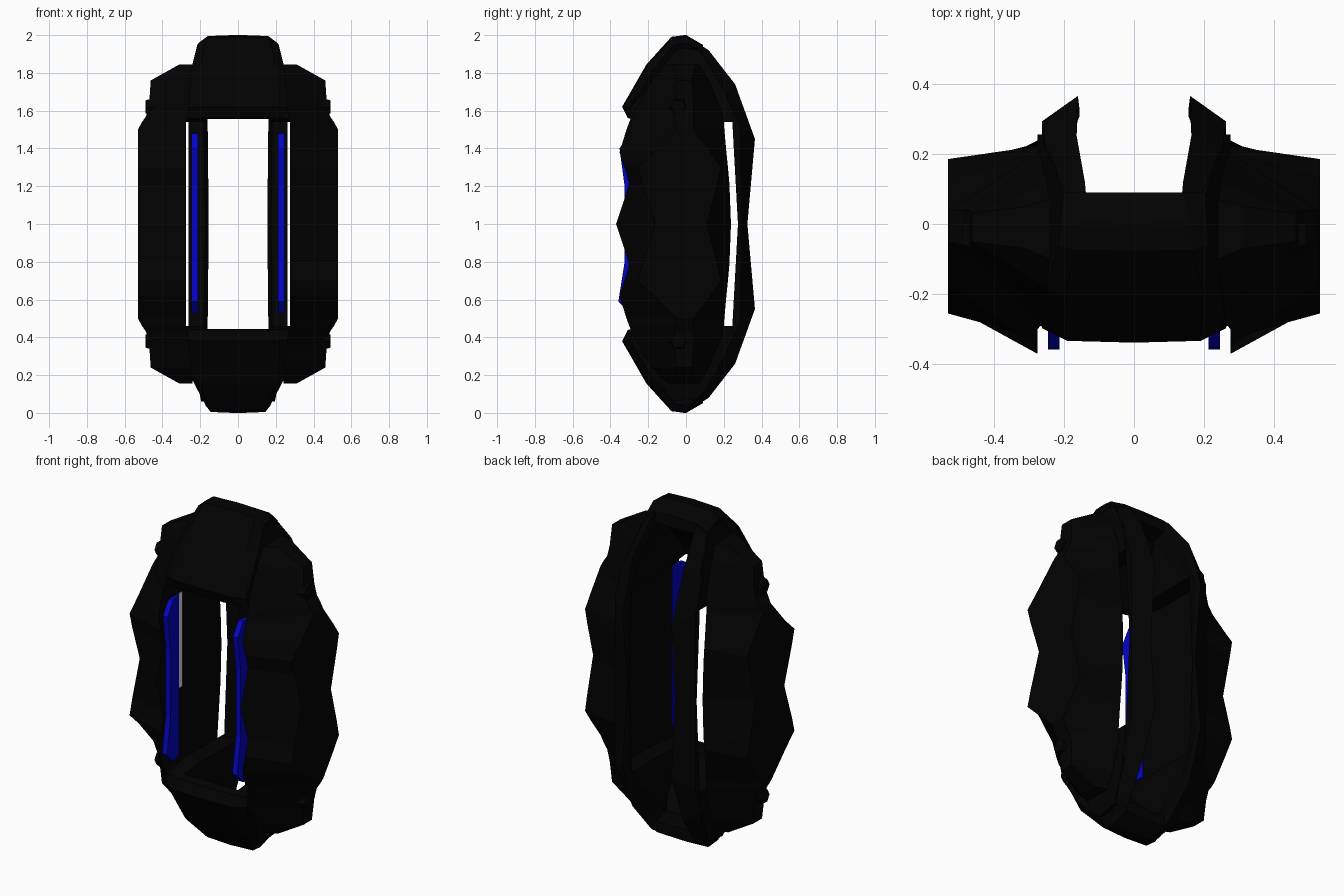
import bpy, bmesh, math
from mathutils import Matrix

cube = bpy.data.objects.get("Cube")
if cube:
    bpy.data.objects.remove(cube)


def material(name, colour):
    m = bpy.data.materials.new(name)
    m.use_nodes = True
    m.diffuse_color = colour
    b = m.node_tree.nodes["Principled BSDF"]
    b.inputs["Base Color"].default_value = colour
    b.inputs["Roughness"].default_value = 0.6
    return m


BLACK = material("matte black", (0.0006, 0.0006, 0.0006, 1))
BLUE = material("deep blue", (0.001, 0.001, 0.56, 1))
GREY = material("light grey", (0.75, 0.75, 0.75, 1))


def finish(name, bm, mat, axes):
    """Make an object whose origin is the centre of the model, mirrored on the given axes."""
    bmesh.ops.recalc_face_normals(bm, faces=bm.faces)
    me = bpy.data.meshes.new(name)
    bm.to_mesh(me)
    bm.free()
    me.materials.append(mat)
    ob = bpy.data.objects.new(name, me)
    ob.location.z = 1
    bpy.context.collection.objects.link(ob)
    if any(axes):
        mod = ob.modifiers.new("mirror", "MIRROR")
        mod.use_axis = axes


def loft(name, sections, mat, axes, cap_start=True):
    bm = bmesh.new()
    rings = [[bm.verts.new(p) for p in s] for s in sections]
    n = len(rings[0])
    for a, b in zip(rings, rings[1:]):
        for i in range(n):
            j = (i + 1) % n
            bm.faces.new((a[i], a[j], b[j], b[i]))
    if cap_start:
        bm.faces.new(rings[0])
    bm.faces.new(rings[-1])
    finish(name, bm, mat, axes)


def mix(a, b, t):
    return a[0] + (b[0] - a[0]) * t, a[1] + (b[1] - a[1]) * t


# Side pads: height, inner x, outer x, front y inner/outer, back y outer/inner
levels = [
    (0.0, 0.275, 0.53, -0.37, -0.16, 0.11, 0.238),
    (0.21, 0.275, 0.53, -0.30, -0.23, 0.165, 0.23),
    (0.30, 0.275, 0.53, -0.325, -0.255, 0.185, 0.222),
    (0.38, 0.275, 0.53, -0.352, -0.17, 0.13, 0.214),
    (0.50, 0.275, 0.53, -0.315, -0.05, 0.04, 0.203),
    (0.54, 0.275, 0.508, -0.30, -0.055, 0.04, 0.20),
    (0.57, 0.265, 0.487, -0.288, -0.06, 0.04, 0.195),
    (0.64, 0.26, 0.47, -0.25, -0.06, 0.04, 0.17),
    (0.76, 0.25, 0.462, -0.18, -0.05, 0.03, 0.12),
    (0.845, 0.24, 0.31, -0.10, -0.07, 0.05, 0.07),
]
loft("side_pad",
     [[(xi, fi, z), (x, fo, z), (x, bo, z), (xi, bi, z)]
      for z, xi, x, fi, fo, bo, bi in levels],
     BLACK, (True, False, True), cap_start=False)

# Hexagonal bolts on the pads
bm = bmesh.new()
bmesh.ops.create_cone(bm, cap_ends=True, segments=6, radius1=0.055, radius2=0.04, depth=0.05,
                      matrix=Matrix.Translation((0.465, -0.04, 0.62)) @ Matrix.Rotation(math.pi / 2, 4, "Y"))
finish("pad_bolt", bm, BLACK, (True, False, True))

# End caps: outer (y, z), inner (y, z), flat half width, full half width, bevel
cap = [
    ((-0.305, 0.56), (-0.25, 0.555), 0.19, 0.268, 0.5),
    ((-0.333, 0.62), (-0.23, 0.61), 0.19, 0.262, 0.65),
    ((-0.205, 0.84), (-0.12, 0.74), 0.20, 0.25, 0.7),
    ((-0.075, 0.985), (-0.03, 0.87), 0.165, 0.215, 0.7),
    ((0.0, 0.995), (0.02, 0.87), 0.16, 0.21, 0.7),
    ((0.09, 0.945), (0.09, 0.88), 0.14, 0.20, 0.5),
]
for name, sign, tip in (("top_cap", 1, 1.0), ("bottom_cap", -1, 0.82)):
    sections = []
    for out, inn, flat, full, bevel in cap:
        if out[1] > 0.9:
            flat, full = flat * (tip + 1) / 2, full * tip
        low, top = mix(inn, out, bevel), mix(inn, out, 1.05)
        ring = [(-full, *low), (-flat, *out), (0, *top), (flat, *out), (full, *low),
                (flat, *inn), (-flat, *inn)]
        sections.append([(x, y, sign * z) for x, y, z in ring])
    loft(name, sections, BLACK, (False, False, False))

# Back rails sweeping from the middle up into the caps
rail = [
    ((0.325, 0.0), (0.275, 0.0), 0.262, 0.155, 0.35),
    ((0.365, 0.45), (0.245, 0.545), 0.262, 0.16, 0.35),
    ((0.26, 0.74), (0.15, 0.62), 0.25, 0.165, 0.55),
    ((0.12, 0.92), (0.05, 0.80), 0.20, 0.14, 0.7),
    ((0.01, 0.99), (-0.03, 0.87), 0.17, 0.13, 0.8),
]
sections = []
for out, inn, wide, near, bevel in rail:
    sections.append([(wide, *inn), (wide, *mix(inn, out, bevel)), (near, *out),
                     (near, *mix(inn, out, 0.65)), (near + 0.02, *inn)])
loft("back_rail", sections, BLACK, (True, False, True), cap_start=False)

# Cheeks closing the sides between cap, rail and pad
cheek = [(-0.29, 0.56), (-0.29, 0.64), (-0.18, 0.82), (-0.06, 0.94), (0.07, 0.92),
         (0.20, 0.72), (0.255, 0.54), (-0.10, 0.54)]
loft("cheek",
     [[(0.175, y, z) for y, z in cheek],
      [(0.275 - 0.2 * max(0, z - 0.54), y, z) for y, z in cheek]],
     BLACK, (True, False, True))

# Blue strips lining the front opening, slanting outwards to a thin back edge
strip = [(-0.212, -0.47), (-0.30, -0.47), (-0.358, -0.41), (-0.325, -0.2), (-0.325, 0.2),
         (-0.352, 0.40), (-0.30, 0.48), (-0.212, 0.48)]
loft("blue_strip",
     [[(x if y < -0.25 else back, y, z) for y, z in strip]
      for x, back in ((0.213, 0.237), (0.245, 0.243))],
     BLUE, (True, False, False))

# Pale edge behind the upper half of the right strip
loft("strip_edge",
     [[(x, -0.212, -0.08), (x, -0.18, -0.08), (x, -0.18, 0.48), (x, -0.212, 0.48)]
      for x in (-0.243, -0.238)],
     GREY, (False, False, False))
